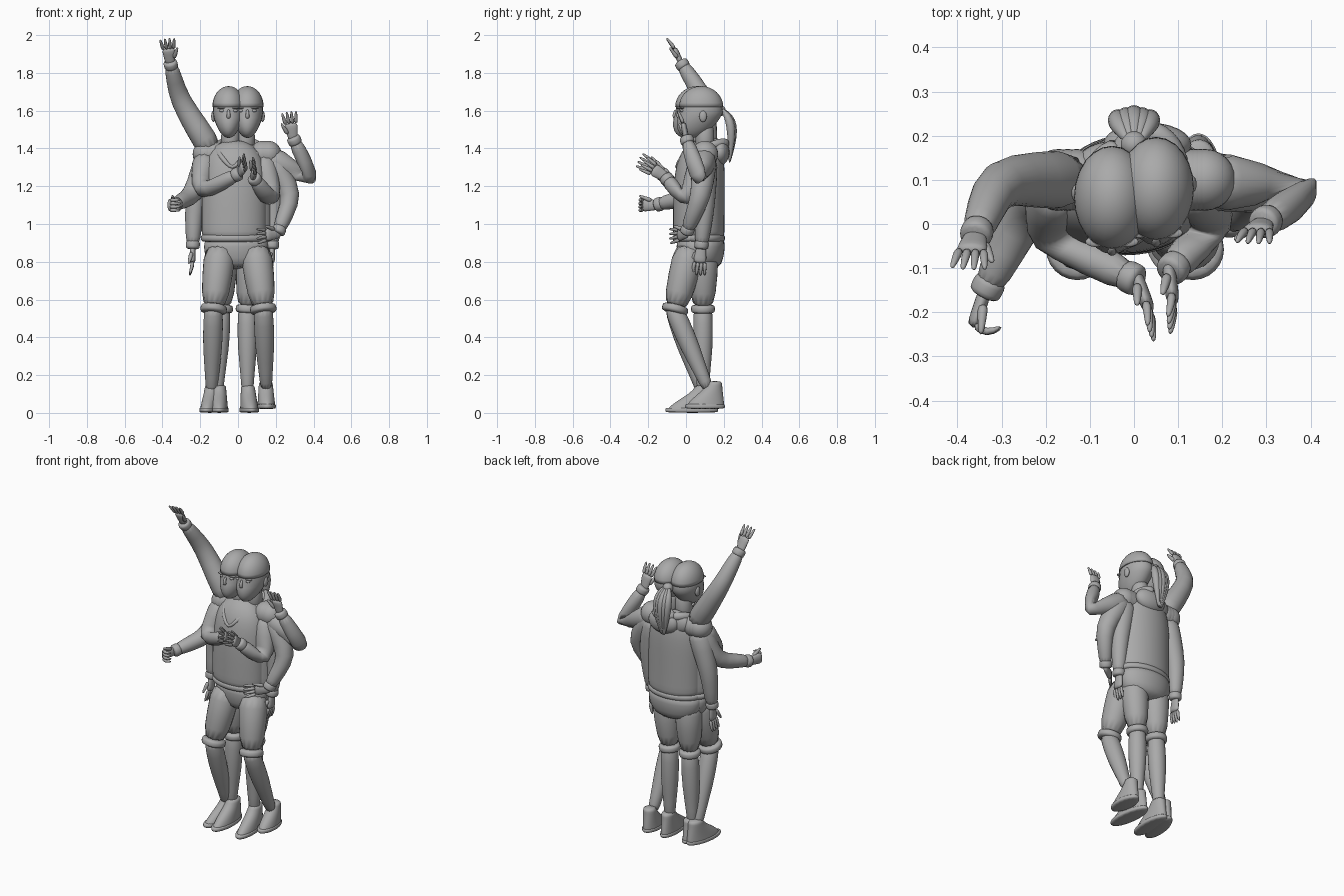
import bpy, bmesh, math
from mathutils import Vector, Matrix

default_cube = bpy.data.objects.get("Cube")
if default_cube:
    bpy.data.objects.remove(default_cube, do_unlink=True)

GREY = (.4, .4, .4, 1)
grey_material = bpy.data.materials.new("plain grey")
grey_material.use_nodes = True
grey_material.diffuse_color = GREY
grey_material.node_tree.nodes["Principled BSDF"].inputs["Base Color"].default_value = GREY

ACROSS, DEPTH, UP = Vector((1, 0, 0)), Vector((0, 1, 0)), Vector((0, 0, 1))
SIDES = (-1, 1)


def finish(name, bm, subdivide=True):
    bmesh.ops.recalc_face_normals(bm, faces=bm.faces)
    mesh = bpy.data.meshes.new(name)
    bm.to_mesh(mesh)
    bm.free()
    mesh.materials.append(grey_material)
    for face in mesh.polygons:
        face.use_smooth = True
    part = bpy.data.objects.new(name, mesh)
    bpy.context.collection.objects.link(part)
    if subdivide:
        part.modifiers.new("rounding", 'SUBSURF').levels = 1
    return part


def tube(name, points, radii, side=ACROSS, axis=None, segments=12):
    """Skin rings along a path; each radius is a number or a (side, depth) pair."""
    bm = bmesh.new()
    points = [Vector(point) for point in points]
    last = len(points) - 1
    rings = []
    for index, (point, radius) in enumerate(zip(points, radii)):
        along = axis or (points[min(index + 1, last)] - points[max(index - 1, 0)]).normalized()
        u = (side - along * side.dot(along)).normalized()
        v = along.cross(u)
        wide, deep = radius if isinstance(radius, tuple) else (radius, radius)
        turns = [math.tau * step / segments for step in range(segments)]
        rings.append([bm.verts.new(point + u * wide * math.cos(a) + v * deep * math.sin(a)) for a in turns])
    for low, high in zip(rings, rings[1:]):
        for k in range(segments):
            after = (k + 1) % segments
            bm.faces.new((low[k], low[after], high[after], high[k]))
    bm.faces.new(rings[0])
    bm.faces.new(rings[-1])
    return finish(name, bm)


def ball(name, centre, size, reshape=None):
    """An ellipsoid whose unit-sphere points may first be reshaped by a rule."""
    bm = bmesh.new()
    bmesh.ops.create_uvsphere(bm, u_segments=24, v_segments=16, radius=1)
    if reshape:
        for vert in bm.verts:
            reshape(vert.co)
    bm.transform(Matrix.Translation(centre) @ Matrix.Diagonal((*size, 1)))
    return finish(name, bm, subdivide=False)


def taper(start, end, count):
    return [start + (end - start) * k / (count - 1) for k in range(count)]


def with_midpoints(*joints):
    path = [joints[0]]
    for before, joint in zip(joints, joints[1:]):
        path += [before.lerp(joint, .5), joint]
    return path


def band(name, centre, direction, radius, width):
    """A slightly raised ring of cloth such as a cuff or a rolled hem."""
    offsets = taper(-width / 2, width / 2, 4)
    tube(name, [centre + direction * offset for offset in offsets],
         [radius * .98, radius * 1.05, radius * 1.05, radius * .98])


def hand(name, wrist, direction, thumb, curl, spread):
    d = direction.normalized()
    s = (thumb - d * thumb.dot(d)).normalized()
    palm = d.cross(s)
    # A hand curls forward, or downward when it already points forward
    if palm.dot(DEPTH + UP) > 0:
        palm.negate()
    stations = taper(-.02, .08, 4)
    tube(name + "_palm", [wrist + d * reach for reach in stations],
         [(wide, .016) for wide in taper(.025, .038, 4)], side=s)
    for finger in range(4):
        sideways = finger - 1.5
        length = .07 - .004 * abs(sideways)
        knuckle = wrist + d * .07 + s * sideways * .018
        half = length / 2 + .005
        fan = s * sideways * spread
        middle = knuckle + (d * math.cos(curl) + palm * math.sin(curl) + fan) * half
        tip = middle + (d * math.cos(curl * 2) + palm * math.sin(curl * 2) + fan) * half
        tube(name + "_finger", [knuckle, middle, tip], taper(.013, .006, 3), side=s, segments=8)
    tube(name + "_thumb", [wrist + d * reach + s * (reach * .4 + .015) + palm * reach / 4 for reach in (.02, .05, .09)],
         taper(.015, .007, 3), side=palm, segments=8)


def arm(name, start, elbow, wrist, pointing, thumb, curl=.15, spread=.1):
    shoulder, elbow, wrist = Vector((start, .1, 1.37)), Vector(elbow), Vector(wrist)
    tube(name + "_sleeve", with_midpoints(shoulder, elbow, wrist), taper(.076, .036, 5))
    ball(name + "_shoulder", shoulder, (.07, .07, .07))
    forearm = (wrist - elbow).normalized()
    band(name + "_cuff", wrist - forearm * .02, forearm, .037, .05)
    hand(name + "_hand", wrist, Vector(pointing), thumb, curl, spread)


# Arms: upraised, waving, reaching, crossed, on the hip and hanging
arm("upraised_right_arm", -.13, (-.31, .1, 1.66), (-.36, -.03, 1.86), (-.12, -.45, 1), ACROSS)
arm("waving_left_arm", .14, (.41, .08, 1.21), (.29, 0, 1.46), (-.15, -.2, 1), -ACROSS)
arm("reaching_right_arm", -.15, (-.24, .04, 1.15), (-.34, -.16, 1.1), (-.3, -.9, 0), UP, curl=1.2, spread=0)
arm("crossed_right_arm", -.17, (-.2, -.03, 1.16), (.01, -.13, 1.27), (.3, -.8, .5), UP)
arm("crossed_left_arm", .13, (.18, 0, 1.11), (.08, -.11, 1.25), (.1, -.8, .5), UP)
arm("hip_left_arm", .16, (.29, .08, 1.15), (.21, 0, .95), (-.8, -.5, -.1), UP)
for side, word in zip(SIDES, ("right", "left")):
    arm("hanging_" + word + "_arm", side * .15, (side * .21 - .02, .1, 1.1), (side * .21 - .03, .08, .87),
        (0, -.1, -1), -DEPTH, spread=.05)


# Overlapping hooded tops over shorts, with a gathered band at the waist
def top(name, x, y):
    heights = taper(0, .98, 10)
    swell = [math.sqrt(1 - h ** 6) for h in heights]
    tube(name + "_hooded_top", [(x, y + h ** 4 * .03, .9 + h * .56) for h in heights],
         [(.175 * s, .115 * s) for s in swell], axis=UP, segments=20)
    tube(name + "_waistband", [(x, y, z) for z in taper(.9, .95, 4)],
         [(.174 + rim, .112 + rim) for rim in (0, .006, .006, 0)], axis=UP, segments=20)
    tube(name + "_shorts_seat", [(x / 2, y + .01, z) for z in taper(.76, .94, 4)],
         [(.12, .08), (.165, .1), (.175, .108), (.17, .105)], axis=UP, segments=20)


# A hood rolled round the neck, dropping to a point in front and draped behind
def hood(name, x, y):
    turns = taper(-math.pi, math.pi, 17)
    tube(name + "_hood_roll",
         [(x + .08 * math.sin(a), y + .06 - .11 * math.cos(a), 1.29 + .14 * math.sin(abs(a) * .6)) for a in turns],
         [.01 + .006 * abs(a) for a in turns], side=UP)
    ball(name + "_hood_drape", (x, y + .14, 1.38), (.1, .05, .07))
    for side in SIDES:
        tube(name + "_hood_cord", [(x + side * .04, y - drop / 4, 1.42 - drop) for drop in taper(.1, .2, 3)],
             taper(.006, .004, 3), segments=6)


def narrow_jaw(point):
    if point.z < 0:
        point.y += point.z / 2
        point.x *= 1 + point.z / 5


def flat_below(point):
    point.z = max(point.z, 0)


# Heads with close-fitting hair and plain features
def head(name, x, y):
    tube(name + "_neck", [(x * .8, y + .08, z) for z in taper(1.38, 1.55, 3)], taper(.055, .048, 3))
    ball(name + "_head", (x, y + .06, 1.59), (.083, .115, .135), narrow_jaw)
    ball(name + "_hair", (x, y + .06, 1.62), (.086, .117, .11), flat_below)
    tube(name + "_nose", [(x, y - .05, 1.61), (x, y - .07, 1.57), (x, y - .05, 1.56)],
         taper(.008, .014, 3), segments=8)
    for lip in (1.52, 1.53):
        ball(name + "_lip", (x, y - .04, lip), (.025, .012, .006))
    for side in SIDES:
        ball(name + "_eye", (x + side * .033, y - .04, 1.6), (.015, .009, .008))
        ball(name + "_brow", (x + side * .035, y - .04, 1.615), (.025, .012, .006))
        ball(name + "_ear", (x + side * .08, y + .07, 1.57), (.012, .02, .03))


for name, x, y in (("front", -.02, .045), ("back", .01, .09)):
    top(name, x, y)
for name, x, y in (("front", -.05, 0), ("back", .05, .02)):
    hood(name, x * .6, y * 2)
    head(name, x, y)

# Ponytail of tapering locks
ball("ponytail_tie", (0, .18, 1.6), (.03, .03, .03))
for lock in range(-2, 3):
    falls = taper(0, 1, 7)
    bulge = [math.sin(math.pi * fall ** .6) for fall in falls]
    tube("ponytail_lock",
         [(lock * (.005 + .014 * b), .18 + .05 * (f + b) - .005 * abs(lock) * b, 1.62 - .3 * f) for f, b in zip(falls, bulge)],
         [.004 + .022 * b for b in bulge], segments=8)


# Shoes: full-length sole narrowing to an ankle opening above the heel
def shoe(name, place, length, turn):
    levels = taper(0, 1, 8)
    lengths = [1 - .64 * t * t * (3 - 2 * t) for t in levels]
    upper = tube(name + "_shoe", [(0, length * (1 - f) * .8, .15 * t) for t, f in zip(levels, lengths)],
                 [(.05 - .014 * t, length * f) for t, f in zip(levels, lengths)], axis=UP, segments=16)
    sole = tube(name + "_sole", [(0, 0, z) for z in taper(0, .03, 4)],
                [(.052, length * 1.03)] * 4, axis=UP, segments=16)
    for part in (upper, sole):
        part.location = place
        part.rotation_euler.z = math.radians(turn)


# Legs: shorts leg with rolled hem, bare shin with a calf, and shoe
def leg(name, hip, hem, ankle, foot, length, turn, girth=.07):
    hip, hem, ankle = Vector(hip), Vector(hem), Vector(ankle)
    thigh = (hem - hip).normalized()
    tube(name + "_shorts_leg", with_midpoints(hip, hem), taper(.095, girth, 3))
    band(name + "_rolled_hem", hem - thigh * .01, thigh, girth, .05)
    tube(name + "_shin", [hem.lerp(ankle, f) for f in (-.1, .15, .45, .8, 1)], (.05, .055, .054, .036, .034))
    shoe(name, foot, length, turn)


leg("bent_left", (.09, .03, .9), (.135, -.06, .54), (.15, .12, .12), (.15, .1, .02), .105, 3)
leg("bent_right", (-.09, .03, .9), (-.13, -.06, .54), (-.14, .09, .1), (-.15, .04, 0), .13, -10)
leg("straight_left", (.08, .09, .9), (.05, .09, .54), (.05, .09, .1), (.06, .03, 0), .14, 6, .063)
leg("straight_right", (-.08, .09, .9), (-.09, .09, .54), (-.11, .09, .1), (-.1, .03, 0), .135, 0, .063)
